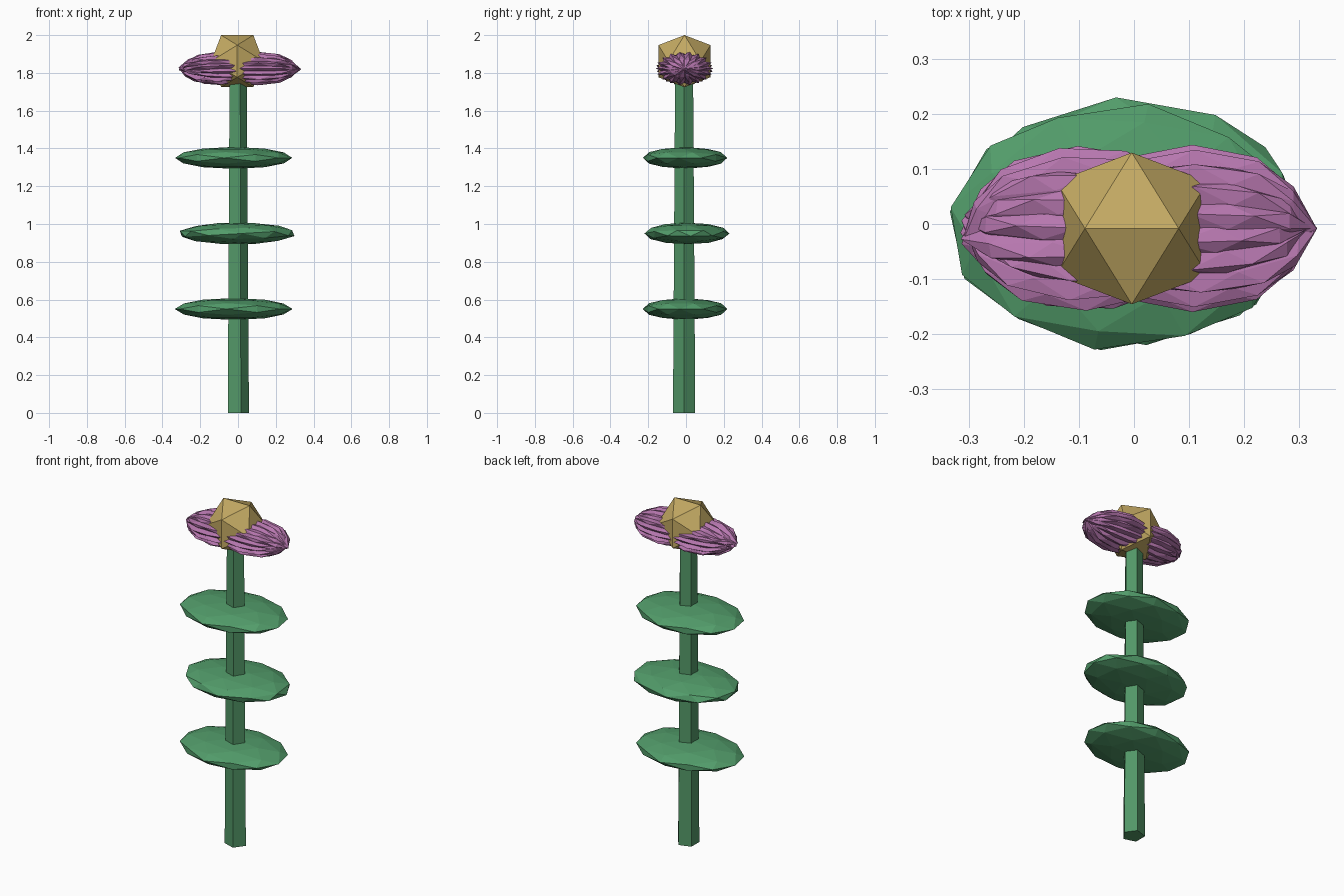
import bpy, bmesh, math, random
from mathutils import Matrix, Euler

if "Cube" in bpy.data.objects:
    bpy.data.objects.remove(bpy.data.objects["Cube"])

random.seed(4)
EDGE_UP = Matrix.Rotation(math.radians(-31.717), 4, 'Y')  # icosahedron with an edge on top


def material(name, rgb):
    m = bpy.data.materials.new(name)
    m.diffuse_color = (*rgb, 1)
    m.use_nodes = True
    m.node_tree.nodes["Principled BSDF"].inputs["Base Color"].default_value = m.diffuse_color
    return m


GREEN = material("stem_green", (0.085, 0.31, 0.135))
LEAF = material("leaf_green", (0.085, 0.335, 0.145))
PINK = material("petal_pink", (0.474, 0.185, 0.43))
GOLD = material("centre_gold", (0.55, 0.40, 0.125))


def finish(name, bm, mat):
    me = bpy.data.meshes.new(name)
    bm.to_mesh(me)
    bm.free()
    me.materials.append(mat)
    ob = bpy.data.objects.new(name, me)
    bpy.context.collection.objects.link(ob)
    return ob


def ball(name, loc, radii, turn, level, mat, thin=1):
    """Faceted ball, thinned, turned and then stretched."""
    bm = bmesh.new()
    bmesh.ops.create_icosphere(bm, subdivisions=level, radius=1)
    rot = Euler([math.radians(a) for a in turn]).to_matrix().to_4x4()
    bm.transform(Matrix.Translation(loc) @ Matrix.Diagonal((*radii, 1)) @ rot
                 @ Matrix.Diagonal((1, thin, 1, 1)) @ EDGE_UP)
    return finish(name, bm, mat)


# Tapered five-sided stem
bm = bmesh.new()
bmesh.ops.create_cone(bm, cap_ends=True, segments=5, radius1=0.062, radius2=0.05, depth=1.8)
v = max(bm.verts, key=lambda p: p.co.x)
spin = -math.atan2(v.co.y, v.co.x)   # one corner towards +x
bm.transform(Matrix.Translation((-0.004, -0.01, 0.9)) @ Matrix.Rotation(spin, 4, 'Z'))
finish("stem", bm, GREEN)

# Three flat leaves
for i, (x, y, z, turn) in enumerate([(-0.023, -0.005, 0.55, (0, 0, -7)),
                                     (-0.005, 0.005, 0.95, (0, 14, 5)),
                                     (-0.023, -0.005, 1.35, (0, 0, -9))]):
    ball(f"leaf_{i + 1}", (x, y, z), (0.314, 0.226, 0.058), turn, 2, LEAF)

# Thin petals fanned around the long axis, alternating left and right
COUNT = 18
for i in range(COUNT):
    side = 1 if i % 2 else -1
    loc = (0.008 + side * random.uniform(0.085, 0.105), -0.008, 1.823)
    tilt = 0 if side > 0 else 14
    ball(f"petal_{i + 1}", loc, (0.222, 0.152, 0.09),
         (i * 180 / COUNT, random.uniform(-6, 6), tilt * random.uniform(-1, 1)),
         2, PINK, thin=0.3)

# Faceted flower centre
ball("flower_centre", (-0.004, -0.008, 1.862), (0.162, 0.162, 0.162), (0, 0, 0), 1, GOLD)
